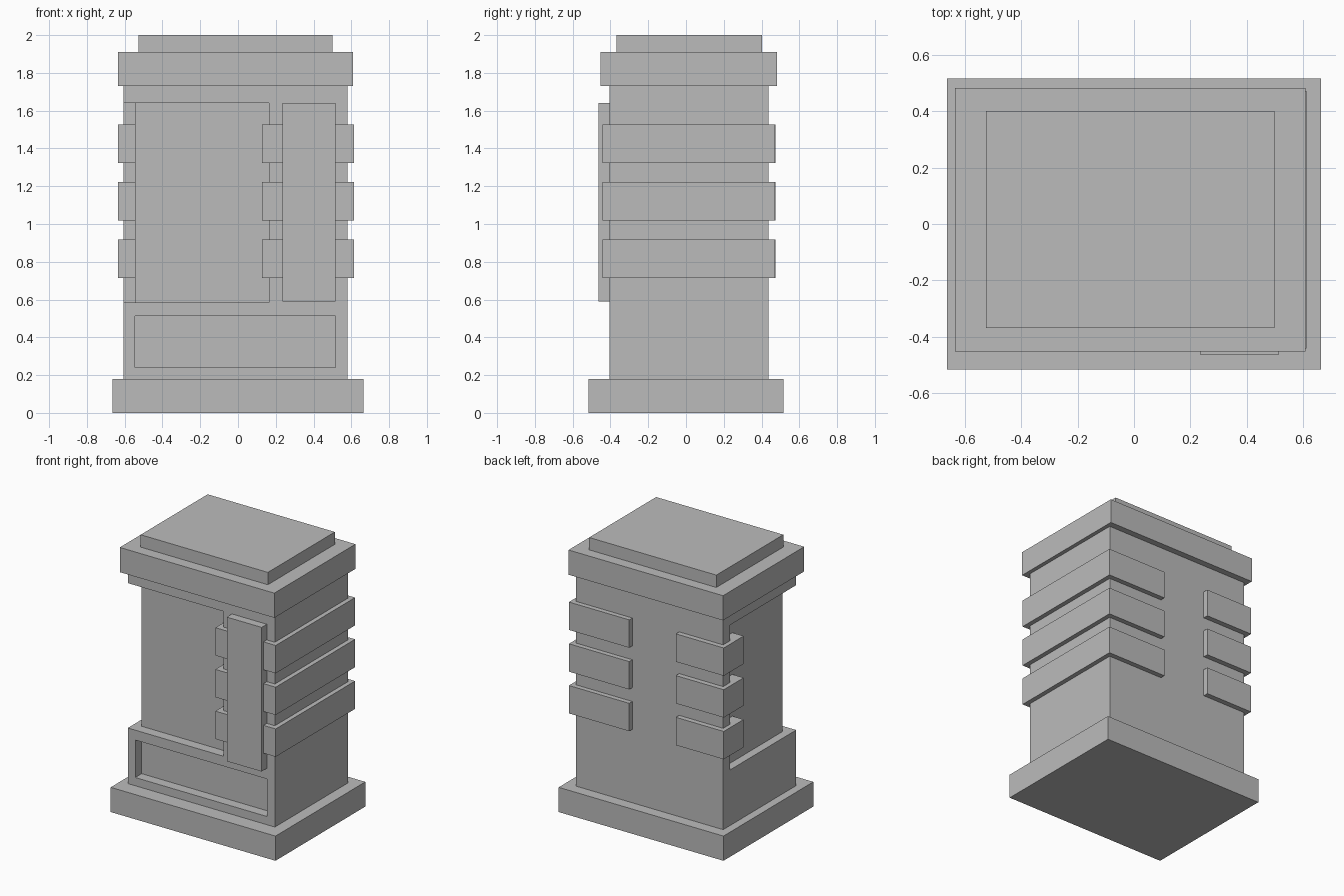
import bpy
import bmesh
from mathutils import Matrix, Vector

if "Cube" in bpy.data.objects:
    bpy.data.objects.remove(bpy.data.objects["Cube"])

stone = bpy.data.materials.new("grey stone")
stone.diffuse_color = (0.5, 0.5, 0.5, 1)
stone.use_nodes = True
stone.node_tree.nodes["Principled BSDF"].inputs["Base Color"].default_value = stone.diffuse_color


def box(name, x, y, z):
    """Axis-aligned box given its (min, max) on each axis."""
    size = Vector((x[1] - x[0], y[1] - y[0], z[1] - z[0]))
    centre = Vector((sum(x) / 2, sum(y) / 2, sum(z) / 2))
    bm = bmesh.new()
    bmesh.ops.create_cube(bm, size=1, matrix=Matrix.LocRotScale(centre, None, size))
    mesh = bpy.data.meshes.new(name)
    bm.to_mesh(mesh)
    bm.free()
    mesh.materials.append(stone)
    obj = bpy.data.objects.new(name, mesh)
    bpy.context.collection.objects.link(obj)
    return obj


def cut(target, *cutters):
    """Carve the cutters out of the target, then remove them."""
    for c in cutters:
        mod = target.modifiers.new(c.name, 'BOOLEAN')
        mod.operation = 'DIFFERENCE'
        mod.solver = 'EXACT'
        mod.object = c
    graph = bpy.context.evaluated_depsgraph_get()
    mesh = bpy.data.meshes.new_from_object(target.evaluated_get(graph))
    target.modifiers.clear()
    target.data = mesh
    for c in cutters:
        bpy.data.objects.remove(c)


# Base slab, cap and top plate
box("base", (-0.664, 0.664), (-0.517, 0.517), (0, 0.18))
box("cap", (-0.636, 0.609), (-0.452, 0.482), (1.73, 1.91))
box("top_plate", (-0.526, 0.499), (-0.369, 0.402), (1.91, 2.0))

# Body with a niche wrapping the front left corner and a sunken lower panel
body = box("body", (-0.605, 0.58), (-0.404, 0.436), (0.18, 1.73))
niche = (0.585, 1.64)
cut(body,
    box("front_niche", (-0.8, 0.165), (-0.7, -0.33), niche),
    box("side_niche", (-0.8, -0.545), (-0.7, 0.355), niche),
    box("lower_panel", (-0.545, 0.515), (-0.7, -0.33), (0.24, 0.513)))

# Upright plate on the front
box("front_plate", (0.235, 0.515), (-0.464, -0.404), (0.59, 1.64))

# Three bands wrapping the right side, three at the back left corner
for i in range(3):
    z = 0.715 + 0.304 * i
    box(f"right_band_{i + 1}", (0.127, 0.613), (-0.442, 0.472), (z, z + 0.203))
    box(f"left_band_{i + 1}", (-0.636, -0.25), (0.245, 0.474), (z, z + 0.203))
